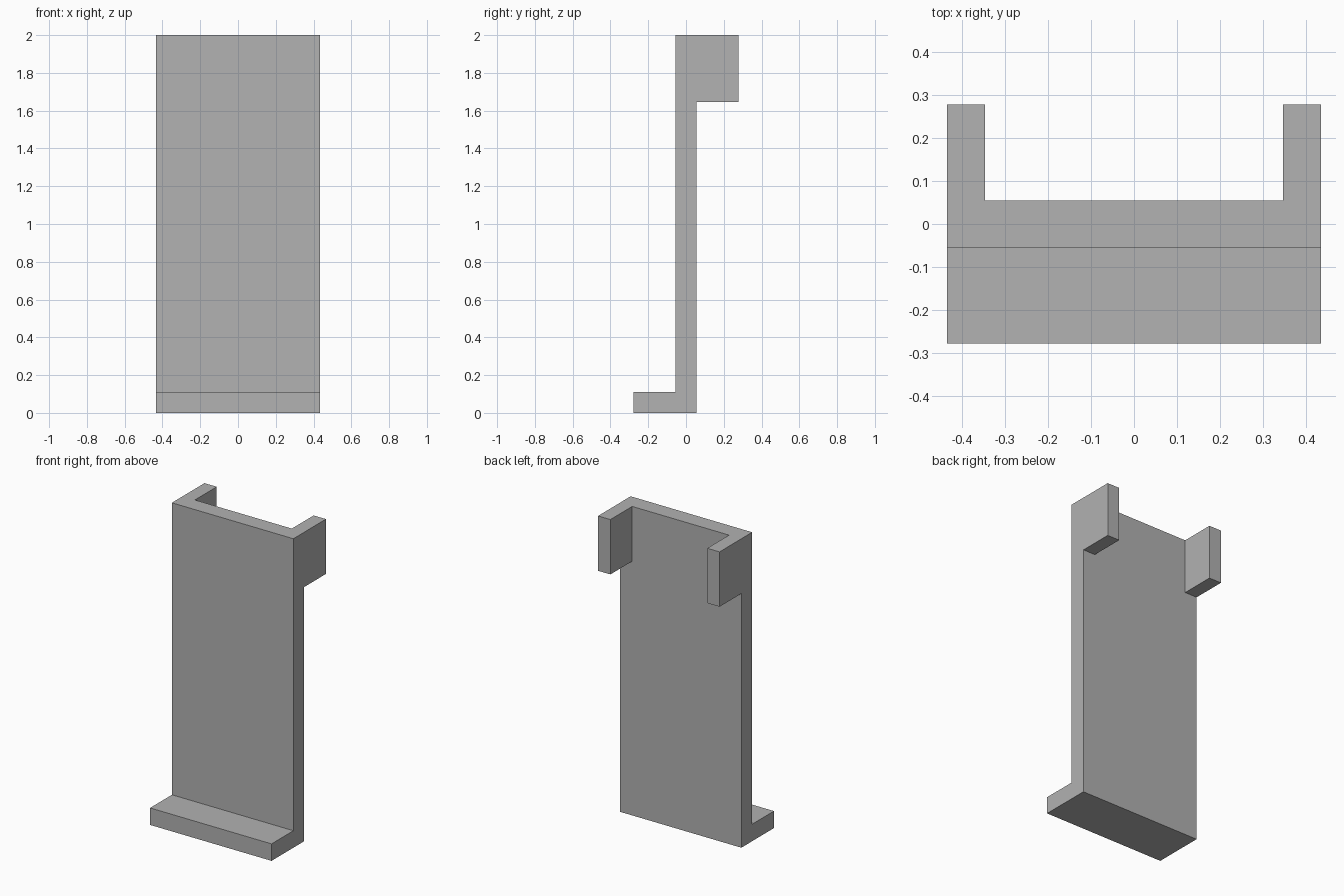
import bpy
import bmesh
from mathutils import Vector

cube = bpy.data.objects.get("Cube")
if cube:
    bpy.data.objects.remove(cube, do_unlink=True)

HALF_W, INNER_W = 0.435, 0.347
FRONT, BACK = -0.055, 0.055
DEPTH, HEIGHT = 0.278, 2.0
LEDGE_TOP, TAB_BOTTOM = 0.11, 1.645

grey = bpy.data.materials.new("plain grey")
grey.use_nodes = True
colour = (0.445, 0.445, 0.445, 1)
grey.diffuse_color = colour
grey.node_tree.nodes["Principled BSDF"].inputs["Base Color"].default_value = colour


def prism(name, profile, x0, x1):
    """Extrude a (y, z) profile along x."""
    bm = bmesh.new()
    face = bm.faces.new([bm.verts.new((x0, y, z)) for y, z in profile])
    result = bmesh.ops.extrude_face_region(bm, geom=[face])
    moved = [v for v in result["geom"] if isinstance(v, bmesh.types.BMVert)]
    bmesh.ops.translate(bm, verts=moved, vec=Vector((x1 - x0, 0, 0)))
    bmesh.ops.recalc_face_normals(bm, faces=bm.faces)
    mesh = bpy.data.meshes.new(name)
    bm.to_mesh(mesh)
    bm.free()
    mesh.materials.append(grey)
    obj = bpy.data.objects.new(name, mesh)
    bpy.context.collection.objects.link(obj)
    return obj


# Upright panel with the front ledge
panel = prism("panel_with_ledge", [
    (-DEPTH, 0), (BACK, 0), (BACK, HEIGHT), (FRONT, HEIGHT),
    (FRONT, LEDGE_TOP), (-DEPTH, LEDGE_TOP)], -HALF_W, HALF_W)

# Rear tabs at the top corners, fused into the panel
tab_profile = [(0, TAB_BOTTOM), (DEPTH, TAB_BOTTOM), (DEPTH, HEIGHT), (0, HEIGHT)]
bpy.context.view_layer.objects.active = panel
for side, sign in (("left", 1), ("right", -1)):
    tab = prism(side + "_tab", tab_profile, sign * INNER_W, sign * HALF_W)
    union = panel.modifiers.new(side + "_tab_union", 'BOOLEAN')
    union.operation = 'UNION'
    union.solver = 'EXACT'
    union.object = tab
    bpy.ops.object.modifier_apply(modifier=union.name)
    bpy.data.objects.remove(tab, do_unlink=True)
